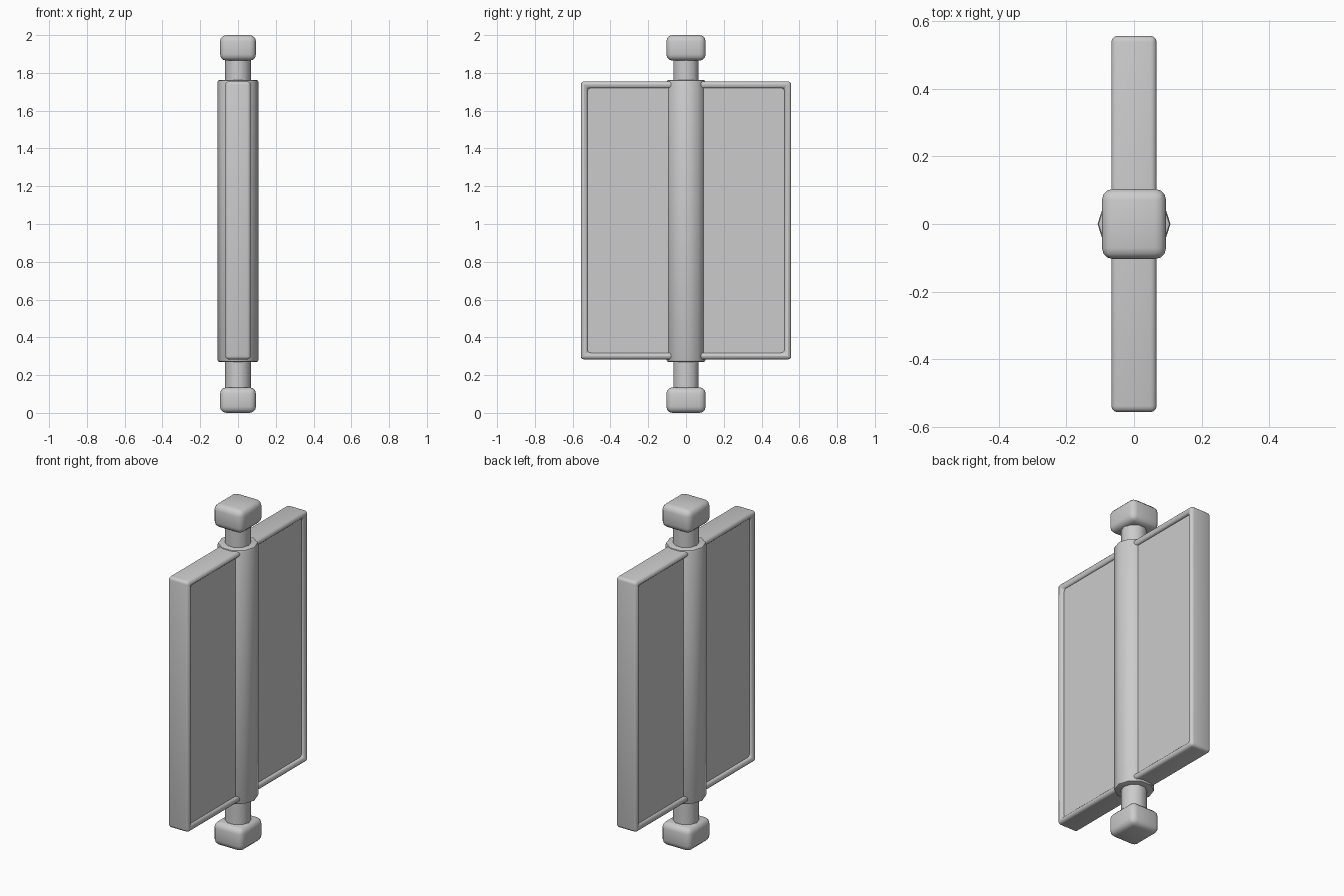
import bpy, bmesh, math
from mathutils import Vector

if "Cube" in bpy.data.objects:
    bpy.data.objects.remove(bpy.data.objects["Cube"])


def finish(obj, bevel=0.0, segments=3, angle=40):
    """Round the edges, then smooth-shade."""
    bpy.ops.object.select_all(action='DESELECT')
    bpy.context.view_layer.objects.active = obj
    obj.select_set(True)
    if bevel:
        mod = obj.modifiers.new("Bevel", 'BEVEL')
        mod.width, mod.segments = bevel, segments
        mod.limit_method, mod.angle_limit = 'ANGLE', math.radians(50)
        bpy.ops.object.modifier_apply(modifier=mod.name)
    bpy.ops.object.shade_smooth_by_angle(angle=math.radians(angle))


def box_bmesh(half, z0, z1):
    bm = bmesh.new()
    bmesh.ops.create_cube(bm, size=1)
    bmesh.ops.scale(bm, vec=Vector((2 * half[0], 2 * half[1], z1 - z0)), verts=bm.verts)
    bmesh.ops.translate(bm, vec=Vector((0, 0, (z0 + z1) / 2)), verts=bm.verts)
    return bm


def add_object(name, bm):
    bmesh.ops.recalc_face_normals(bm, faces=bm.faces)
    mesh = bpy.data.meshes.new(name)
    bm.to_mesh(mesh)
    bm.free()
    obj = bpy.data.objects.new(name, mesh)
    bpy.context.collection.objects.link(obj)
    return obj


def prism(name, radius, z0, z1, sides=10):
    """Ten-sided column with corners on the x axis."""
    bm = bmesh.new()
    ring = [bm.verts.new((radius * math.cos(math.tau * i / sides),
                          radius * math.sin(math.tau * i / sides), z0)) for i in range(sides)]
    base = bm.faces.new(ring)
    top = bmesh.ops.extrude_face_region(bm, geom=[base], use_keep_orig=True)["geom"]
    bmesh.ops.translate(bm, vec=Vector((0, 0, z1 - z0)),
                        verts=[g for g in top if isinstance(g, bmesh.types.BMVert)])
    return add_object(name, bm)


# End caps
for name, z0 in (("bottom_cap", 0.0), ("top_cap", 1.865)):
    finish(add_object(name, box_bmesh((0.095, 0.104), z0, z0 + 0.135)), 0.033)

# Central rod and the thicker barrel around it
finish(prism("rod", 0.07, 0.1, 1.9))
finish(prism("barrel", 0.108, 0.27, 1.762), 0.01, 2)

# Rounded rectangular frame, open through x
bm = box_bmesh((0.067, 0.557), 0.283, 1.755)
sides = [f for f in bm.faces if abs(f.normal.x) > 0.9]
bmesh.ops.inset_individual(bm, faces=sides, thickness=0.05)
rims = [e for f in sides for e in f.edges]
bmesh.ops.delete(bm, geom=sides, context='FACES_ONLY')
bmesh.ops.bridge_loops(bm, edges=rims)
finish(add_object("frame", bm), 0.021)

# Panel slightly recessed in the frame
finish(add_object("panel", box_bmesh((0.048, 0.53), 0.31, 1.73)))
